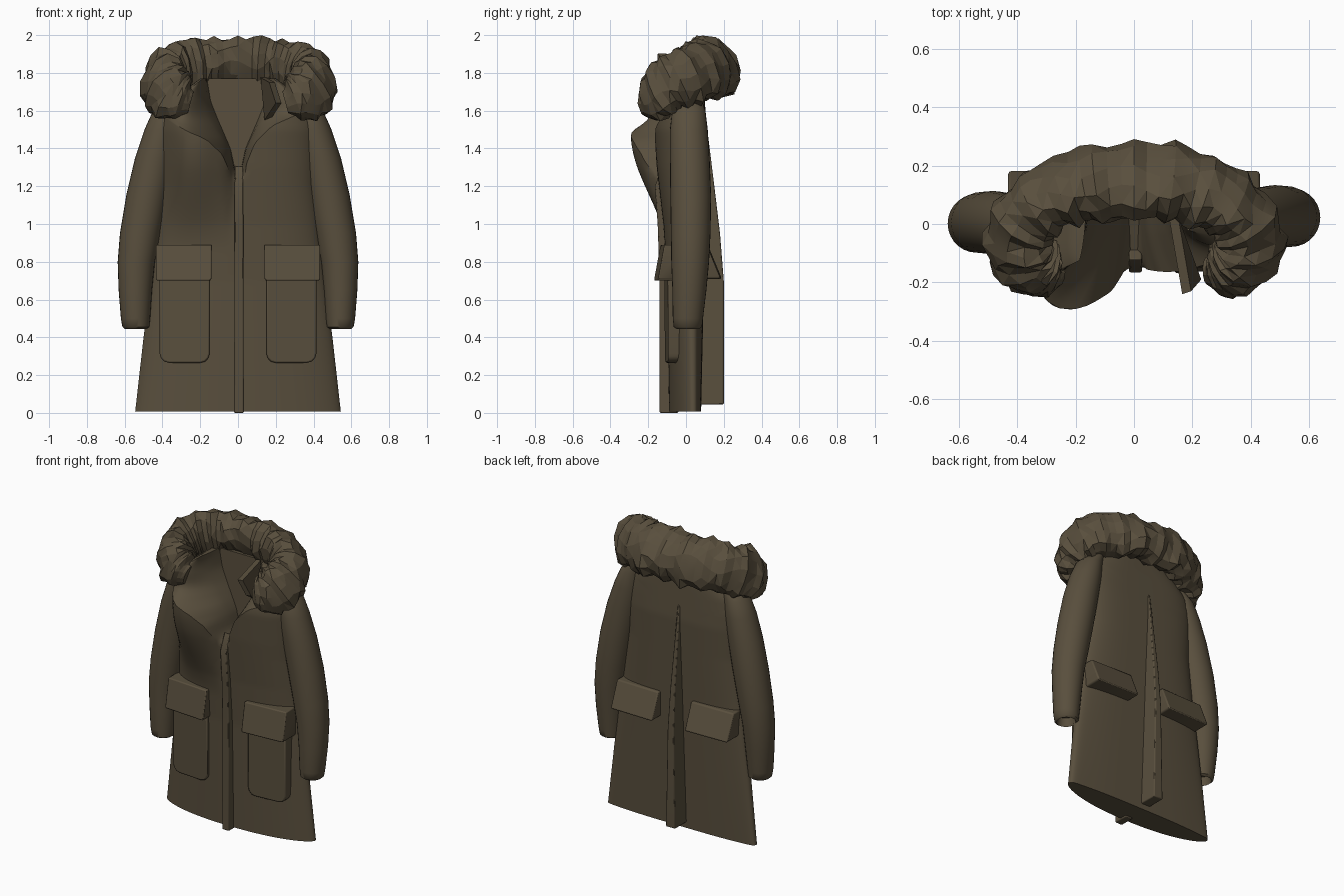
import bpy, bmesh, math, random
from mathutils import Vector

random.seed(4)
if "Cube" in bpy.data.objects:
    bpy.data.objects.remove(bpy.data.objects["Cube"])

olive = bpy.data.materials.new("olive brown cloth")
olive.use_nodes = True
COLOUR = (0.1, 0.078, 0.047, 1)
olive.diffuse_color = COLOUR
olive.node_tree.nodes["Principled BSDF"].inputs["Base Color"].default_value = COLOUR


def finish(name, bm, angle=35, bevel=0):
    bmesh.ops.remove_doubles(bm, verts=bm.verts, dist=0.0002)
    bmesh.ops.recalc_face_normals(bm, faces=bm.faces)
    mesh = bpy.data.meshes.new(name)
    bm.to_mesh(mesh)
    bm.free()
    mesh.materials.append(olive)
    ob = bpy.data.objects.new(name, mesh)
    bpy.context.collection.objects.link(ob)
    if bevel:
        mod = ob.modifiers.new("soft edges", "BEVEL")
        mod.width, mod.segments = bevel, 2
    bpy.ops.object.select_all(action="DESELECT")
    ob.select_set(True)
    bpy.context.view_layer.objects.active = ob
    bpy.ops.object.shade_smooth_by_angle(angle=math.radians(angle))


def loft(rings):
    bm = bmesh.new()
    loops = [[bm.verts.new(p) for p in ring] for ring in rings]
    n = len(loops[0])
    for a, b in zip(loops, loops[1:]):
        for i in range(n):
            bm.faces.new((a[i], a[(i + 1) % n], b[(i + 1) % n], b[i]))
    bm.faces.new(loops[0])
    bm.faces.new(loops[-1])
    return bm


def lerp(table, t):
    """Read a value off a list of (position, value) pairs."""
    for (a, va), (b, vb) in zip(table, table[1:]):
        if t <= b:
            k = max(0, (t - a) / (b - a))
            return va + (vb - va) * k
    return table[-1][1]


def smooth(k):
    k = min(1, max(0, k))
    return k * k * (3 - 2 * k)


# Coat body: front and back surfaces with an open, folded neckline
WIDTH = [(0, .545), (.4, .5), (.9, .435), (1.2, .41), (1.5, .42), (1.6, .4), (1.68, .32), (1.77, .2)]
FRONT = [(0, .09), (.7, .1), (1, .12), (1.3, .155), (1.5, .17), (1.65, .15), (1.77, .06)]
BACK = [(0, .08), (.9, .1), (1.4, .115), (1.65, .1), (1.77, .08)]
SIDE = [(0, .035), (.7, .025), (1.2, 0)]
NECK = [(1.27, .012), (1.4, .04), (1.55, .105), (1.65, .145), (1.77, .165)]
LAPEL_R = [(.9, .2), (1.15, .03), (1.27, .04), (1.37, .085), (1.45, .17), (1.49, .27), (1.56, .38)]
LAPEL_L = [(.9, .2), (1.2, .03), (1.32, .045), (1.43, .09), (1.52, .18), (1.6, .36)]


def lapel(side, z):
    return min(lerp(LAPEL_R if side < 0 else LAPEL_L, z), .93 * lerp(WIDTH, z))


def front_y(x, z):
    u = min(1, abs(x) / lerp(WIDTH, z))
    rim = (1 - u ** 2.6) ** .55
    y = -lerp(FRONT, z) * rim + lerp(SIDE, z) * u * u
    if x < 0:
        spread = .23 if x > -.27 else .13
        lift = math.exp(-((x + .27) / spread) ** 2) * smooth((z - .85) / .6) * smooth(-x / .08)
        y -= .155 * lift * rim ** .3
    inner, outer = lerp(NECK, z), lapel(x, z)
    k = min(1, max(0, (abs(x) - inner) / (outer - inner)))
    open_y = .04 + (y - .04) * k ** .6
    return y + (open_y - y) * smooth((z - 1.24) / .07)


def back_y(x, z):
    u = min(1, abs(x) / lerp(WIDTH, z))
    return lerp(BACK, z) * (1 - u ** 4) ** .45 + lerp(SIDE, z) * u ** 8


def half_columns(side, z):
    """Column positions that follow the neck and lapel edges."""
    inner, outer, edge = lerp(NECK, z), lapel(side, z), lerp(WIDTH, z)
    xs = [inner * i / 5 for i in range(1, 6)]
    xs += [inner + (outer - inner) * i / 10 for i in range(1, 11)]
    xs += [outer + (edge - outer) * math.sin(math.pi * i / 40) for i in range(1, 21)]
    return [side * x for x in xs]


rings = []
ROWS = 80
for j in range(ROWS + 1):
    z = .008 + (1.77 - .008) * j / ROWS
    xs = half_columns(-1, z)[::-1] + [0] + half_columns(1, z)
    ring = [(x, front_y(x, z), z) for x in xs]
    ring += [(x, back_y(x, z), z) for x in reversed(xs[1:-1])]
    rings.append(ring)
finish("coat_body", loft(rings), 40)

# Sleeves: (height, inner x, outer x, centre y, half depth)
SLEEVE = [(1.67, .28, .37, .01, .06), (1.6, .29, .45, .005, .088), (1.5, .3, .495, .005, .1),
          (1.35, .33, .545, .01, .105), (1.15, .37, .592, .015, .108), (.95, .41, .625, .015, .105),
          (.8, .44, .637, .012, .1), (.65, .455, .632, .008, .09), (.5, .465, .62, 0, .08),
          (.455, .47, .612, 0, .075), (.445, .485, .6, 0, .06), (.5, .495, .59, 0, .05)]
for side, name in ((1, "left_sleeve"), (-1, "right_sleeve")):
    rings = []
    for z, a, b, yc, ry in SLEEVE:
        ring = []
        for i in range(28):
            t = 2 * math.pi * i / 28
            x = (a + b) / 2 + (b - a) / 2 * math.cos(t)
            ring.append((side * x, yc + .01 * side + ry * math.sin(t), z))
        rings.append(ring)
    finish(name, loft(rings), 50)


# Upright strips: a side profile given width, narrowing upward
def strip(name, profile, x_mid, low, high):
    top = max(z for y, z in profile)
    rings = []
    for s in (-1, 1):
        rings.append([(x_mid + s * (low + (high - low) * z / top), y, z) for y, z in profile])
    finish(name, loft(rings), 35, .006)


strip("front_placket", [(-.04, 0), (-.14, 0), (-.14, .7), (-.15, 1), (-.165, 1.2), (-.12, 1.31), (-.04, 1.2)],
      .005, .026, .022)
strip("back_pleat", [(.04, .045), (.2, .045), (.2, .7), (.18, .95), (.15, 1.2), (.113, 1.5), (.04, 1.3)],
      -.025, .035, .008)


# Pockets: slabs that lean back toward the sides
def slab(name, side, x0, x1, z0, z1, y_top, y_low, y_in, slope, r):
    angles = [math.pi / 6 * i for i in range(4)]
    low_right = [(x1 - r * (1 - math.cos(a)), z0 + r * (1 - math.sin(a))) for a in angles]
    low_left = [(x0 + r * (1 - math.cos(a)), z0 + r * (1 - math.sin(a))) for a in reversed(angles)]
    rings = []
    for outer in (False, True):
        ring = []
        for x, z in [(x0, z1), (x1, z1)] + low_right + low_left:
            k = (z - z0) / (z1 - z0)
            y = (y_low + (y_top - y_low) * k) if outer else y_in
            ring.append((side * x, y - slope * (x - x0), z))
        rings.append(ring)
    finish(name, loft(rings), 35, .008)


for side, word in ((1, "left"), (-1, "right")):
    slab(word + "_front_pocket", side, .15, .415, .265, .74, -.115, -.112, -.02, -.07, .05)
    slab(word + "_front_flap", side, .14, .435, .7, .89, -.135, -.17, -.03, -.07, .012)
    slab(word + "_back_flap", side, .12, .43, .71, .88, .12, .19, .03, .02, .012)

# Lining point standing up beside the left collar
point = [(.12, .02, 1.775), (.165, -.24, 1.75), (.2, -.2, 1.64), (.14, -.05, 1.55)]
finish("collar_point", loft([point, [(x + .03, y + .01, z) for x, y, z in point]]), 30)

# Fur trim: a lumpy faceted tube around the hood edge (x, y, z, radius)
HALF = [(0, .148, 1.838, .138), (.16, .14, 1.833, .138), (.29, .09, 1.815, .135),
        (.38, .015, 1.785, .134), (.4, -.075, 1.745, .132), (.365, -.14, 1.695, .128),
        (.305, -.165, 1.66, .108), (.25, -.165, 1.645, .05)]
path = [(-x, y, z, r) for x, y, z, r in reversed(HALF[1:])] + HALF
STEPS, SIDES = 54, 12


def path_at(t):
    return Vector([lerp([(k, p[a]) for k, p in enumerate(path)], t) for a in range(4)])


rings = []
for j in range(STEPS + 1):
    t = j / STEPS * (len(path) - 1)
    x, y, z, r = path_at(t)
    tangent = (path_at(t + .7) - path_at(t - .7)).to_3d().normalized()
    inward = tangent.cross(Vector((0, 0, 1))).normalized()
    up = inward.cross(tangent)
    lean = .25 + .45 * smooth(1.6 - abs(x) / .2)
    tall = (up + lean * inward).normalized()
    wide = tall.cross(tangent)
    ridge = 1.06 if j % 3 == 0 else .96
    ring = []
    for i in range(SIDES):
        a = 2 * math.pi * (i + .3 * math.sin(j * .9)) / SIDES
        rr = r * (ridge + .05 * math.sin(3 * a + j * .8) + random.uniform(-.06, .06))
        ring.append(Vector((x, y, z)) + wide * rr * .85 * math.cos(a) + tall * rr * 1.17 * math.sin(a))
    rings.append(ring)
bm = loft(rings)
bmesh.ops.triangulate(bm, faces=bm.faces)
finish("fur_trim", bm, 12)
